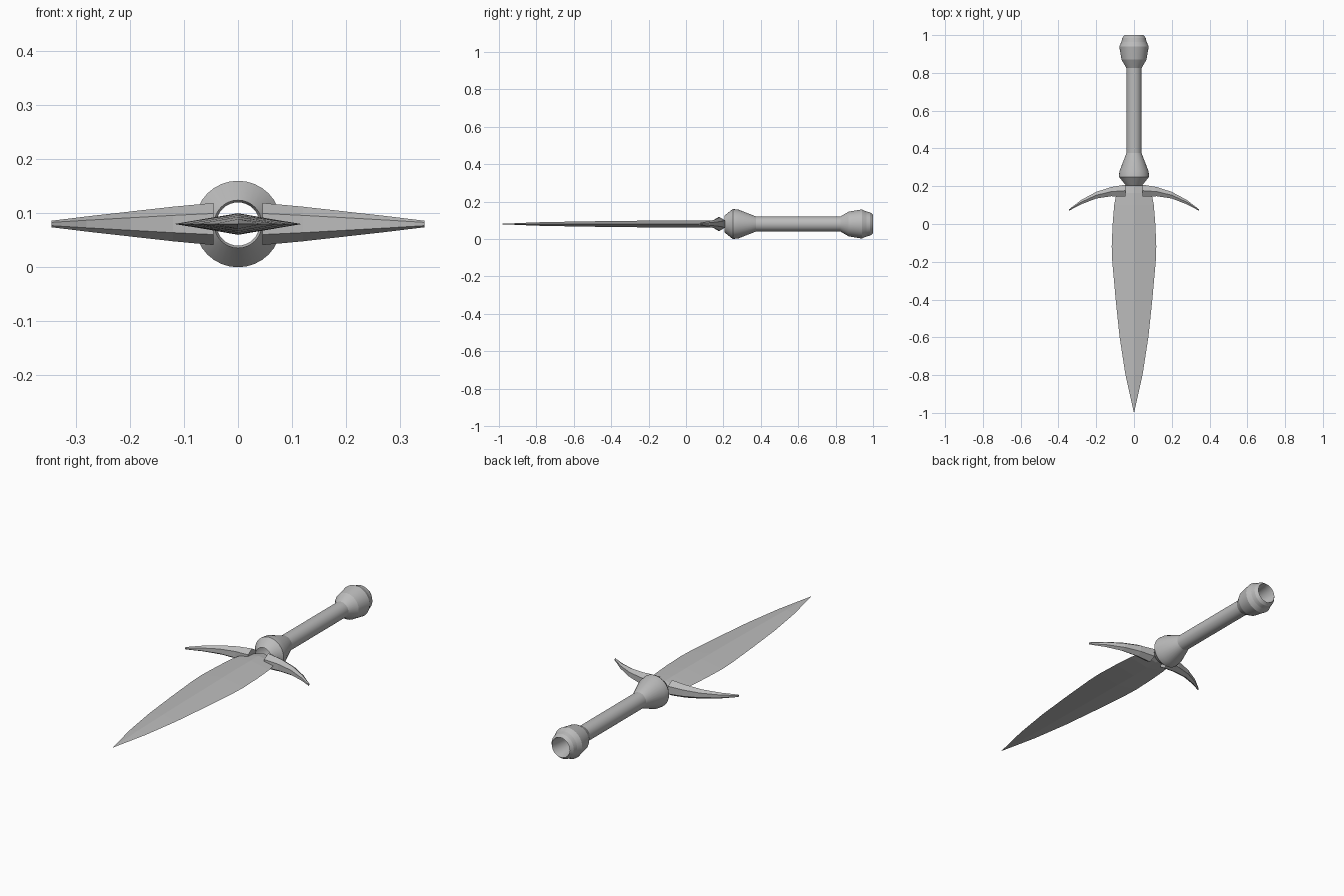
import bpy, bmesh, math

if "Cube" in bpy.data.objects:
    bpy.data.objects.remove(bpy.data.objects["Cube"])

AXIS_Z = 0.08

grey = bpy.data.materials.new("plain_grey")
grey.use_nodes = True
grey.diffuse_color = (0.5, 0.5, 0.5, 1)
grey.node_tree.nodes["Principled BSDF"].inputs["Base Color"].default_value = (0.5, 0.5, 0.5, 1)


def loft(name, rings, closed=True, cap_start=False, cap_end=False):
    """Skin consecutive rings of points into one mesh."""
    bm = bmesh.new()
    loops = [[bm.verts.new(p) for p in ring] for ring in rings]
    n = len(loops[0])
    for a, b in zip(loops, loops[1:]):
        for i in range(n if closed else n - 1):
            j = (i + 1) % n
            bm.faces.new((a[i], a[j], b[j], b[i]))
    if cap_start:
        bm.faces.new(loops[0])
    if cap_end:
        bm.faces.new(loops[-1])
    bmesh.ops.remove_doubles(bm, verts=bm.verts, dist=0.0001)
    bmesh.ops.recalc_face_normals(bm, faces=bm.faces)
    mesh = bpy.data.meshes.new(name)
    bm.to_mesh(mesh)
    bm.free()
    mesh.materials.append(grey)
    obj = bpy.data.objects.new(name, mesh)
    bpy.context.collection.objects.link(obj)
    return obj


def lathe(name, profile, sides=32):
    """Turn a (y, radius) profile around the long axis, leaving the ends open."""
    return loft(name, [[(r * math.cos(math.tau * i / sides), y,
                         AXIS_Z + r * math.sin(math.tau * i / sides))
                        for i in range(sides)] for y, r in profile])


# Hollow handle with a bulb at the front and a flared pommel
lathe("handle", [(0.205, 0.044), (0.25, 0.08), (0.28, 0.077), (0.375, 0.04),
                 (0.825, 0.04), (0.87, 0.066), (0.94, 0.078), (0.975, 0.062)])

# Open ring in the end of the pommel
lathe("pommel_ring", [(0.955, 0.069), (0.985, 0.062), (1.0, 0.05), (0.975, 0.044), (0.9, 0.04)])

# Diamond-section blade: (y, half width, half thickness)
blade = [(0.205, 0.045, 0.018), (0.165, 0.092, 0.019), (0.1, 0.105, 0.02),
         (0.0, 0.113, 0.02), (-0.12, 0.118, 0.019), (-0.2, 0.115, 0.018),
         (-0.4, 0.097, 0.016), (-0.6, 0.076, 0.013), (-0.8, 0.045, 0.009),
         (-1.0, 0.0005, 0.0005)]
loft("blade", [[(w, y, AXIS_Z), (0, y, AXIS_Z + t), (-w, y, AXIS_Z), (0, y, AXIS_Z - t)]
               for y, w, t in blade], cap_start=True, cap_end=True)

# Curved guard arms: (x, front y, back y, half height), six-sided section
arm = [(0.045, 0.145, 0.208, 0.039), (0.12, 0.147, 0.196, 0.032),
       (0.2, 0.135, 0.17, 0.023), (0.28, 0.104, 0.127, 0.014), (0.345, 0.07, 0.077, 0.006)]
for side, label in ((1, "left"), (-1, "right")):
    rings = []
    for x, front, back, h in arm:
        mid = (front + back) / 2
        rings.append([(side * x, y, AXIS_Z + z) for y, z in
                      ((front, h / 2), (mid, h), (back, h / 2),
                       (back, -h / 2), (mid, -h), (front, -h / 2))])
    loft(label + "_guard_arm", rings, cap_start=True, cap_end=True)

for obj in ("handle", "pommel_ring"):
    bpy.ops.object.select_all(action="DESELECT")
    bpy.context.view_layer.objects.active = bpy.data.objects[obj]
    bpy.data.objects[obj].select_set(True)
    bpy.ops.object.shade_smooth_by_angle(angle=math.radians(20))
